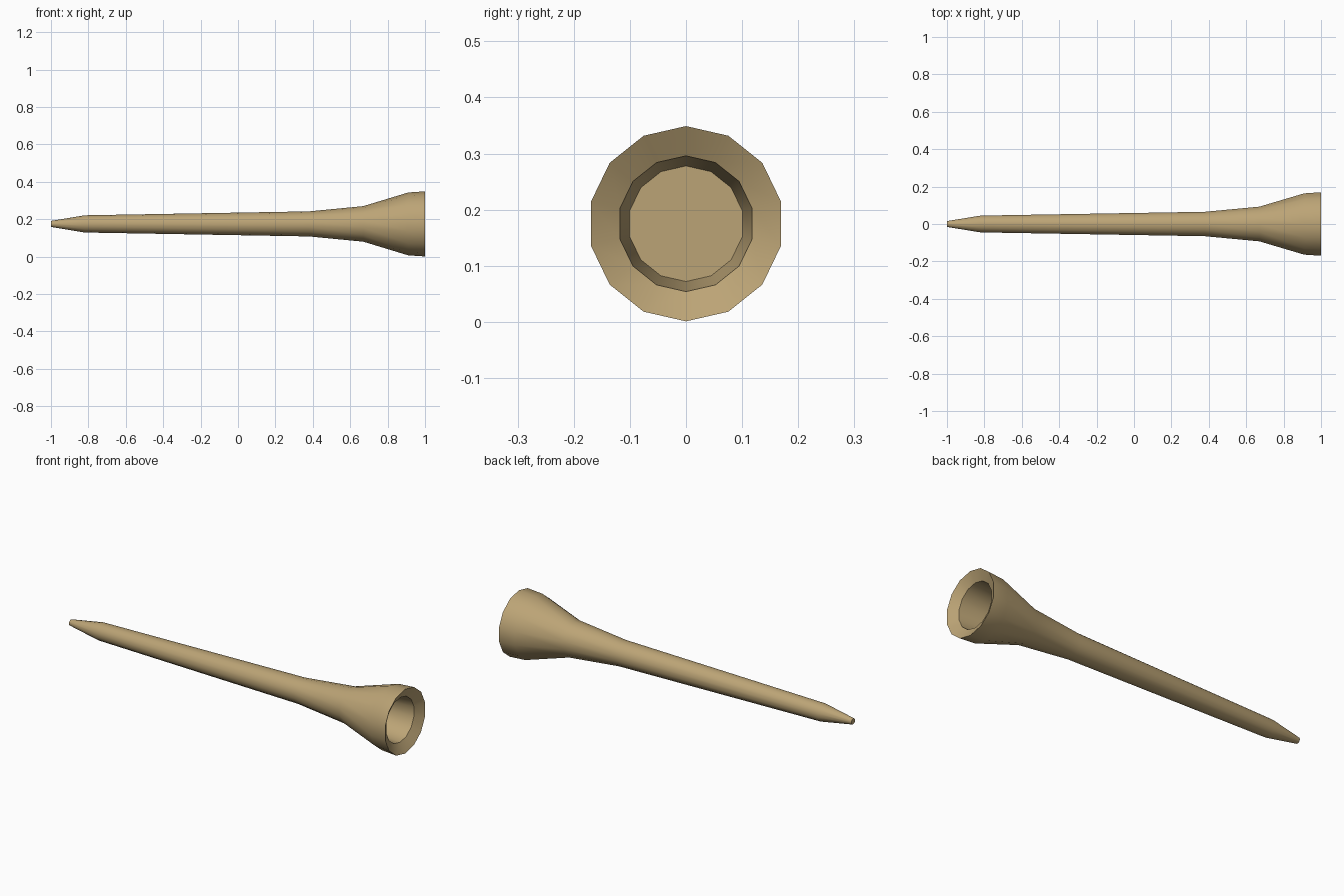
import bpy
import bmesh
import math
from mathutils import Vector

SIDES = 14
AXIS_Z = 0.175

cube = bpy.data.objects.get("Cube")
if cube:
    bpy.data.objects.remove(cube, do_unlink=True)

# Pale wood colour
wood = bpy.data.materials.new("tan_wood")
wood.use_nodes = True
colour = (0.50, 0.37, 0.18, 1.0)
wood.diffuse_color = colour
wood.node_tree.nodes["Principled BSDF"].inputs["Base Color"].default_value = colour

# Profile as (x, radius): blunt tip, shank, flare, dished rim, cup wall, cup floor
profile = [
    (-1.0, 0.0), (-1.0, 0.016), (-0.82, 0.046), (0.38, 0.067),
    (0.67, 0.095), (0.91, 0.168), (1.0, 0.174),
    (0.97, 0.121), (0.79, 0.103), (0.79, 0.0),
]

# Turn the profile around the long axis
bm = bmesh.new()
verts = [bm.verts.new((x, 0, AXIS_Z + r)) for x, r in profile]
edges = [bm.edges.new(pair) for pair in zip(verts, verts[1:])]
bmesh.ops.spin(bm, geom=verts + edges, cent=Vector((0, 0, AXIS_Z)),
               axis=Vector((1, 0, 0)), angle=math.tau, steps=SIDES)
bmesh.ops.remove_doubles(bm, verts=bm.verts[:], dist=0.0005)
bmesh.ops.recalc_face_normals(bm, faces=bm.faces[:])

mesh = bpy.data.meshes.new("peg_body")
bm.to_mesh(mesh)
bm.free()
mesh.materials.append(wood)
peg = bpy.data.objects.new("peg_body", mesh)
bpy.context.collection.objects.link(peg)

# Smooth sides with crisp rim, cup and tip edges
bpy.ops.object.select_all(action="DESELECT")
peg.select_set(True)
bpy.context.view_layer.objects.active = peg
bpy.ops.object.shade_smooth_by_angle(angle=math.radians(30))
